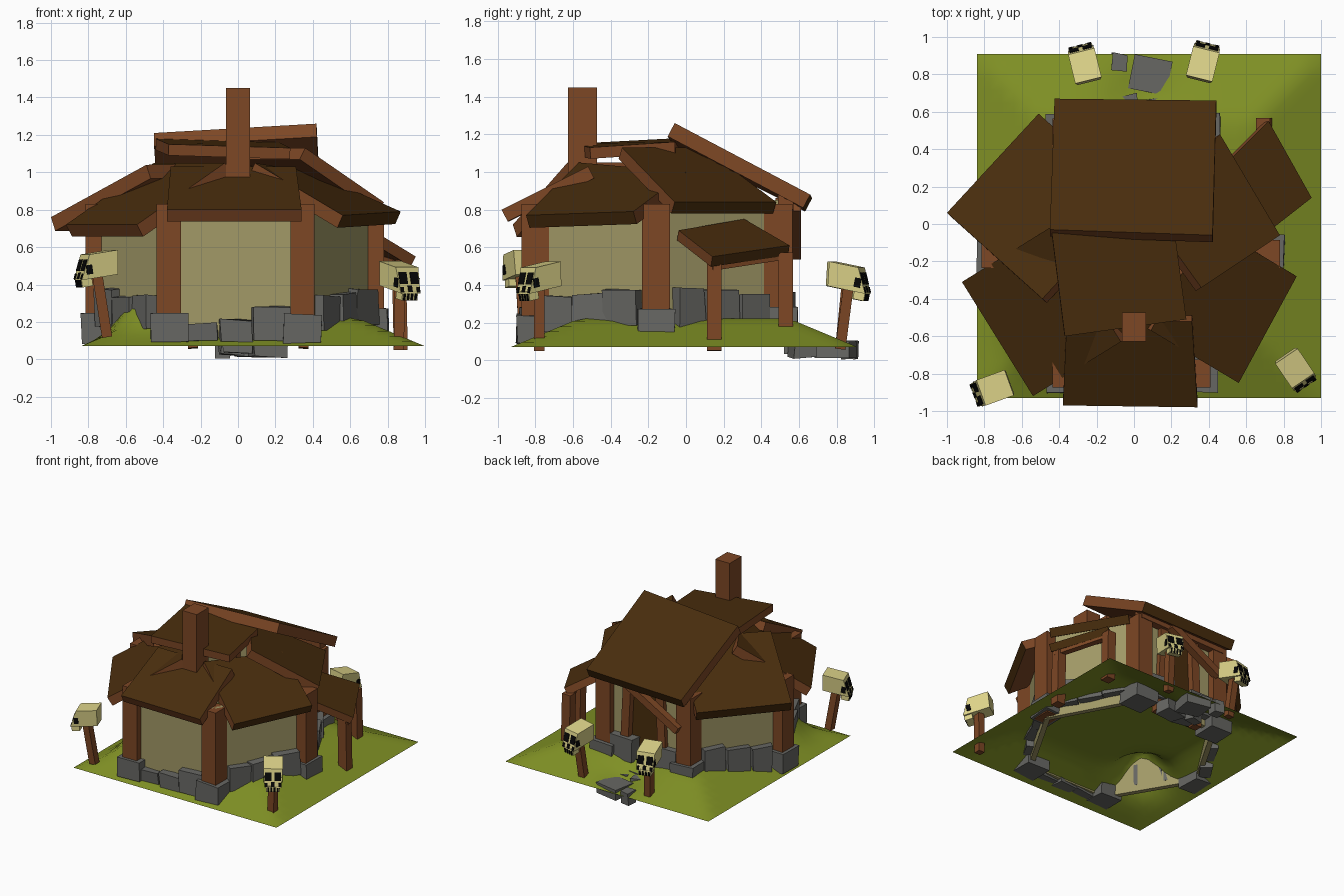
import bpy, bmesh, math, random
from mathutils import Matrix, Vector

if "Cube" in bpy.data.objects:
    bpy.data.objects.remove(bpy.data.objects["Cube"])

random.seed(4)


def material(name, rgb):
    m = bpy.data.materials.new(name)
    m.diffuse_color = (*rgb, 1)
    m.use_nodes = True
    m.node_tree.nodes["Principled BSDF"].inputs["Base Color"].default_value = m.diffuse_color
    return m


WOOD = material("wood brown", (0.205, 0.063, 0.018))
ROOF = material("dark roof brown", (0.066, 0.026, 0.004))
WALL = material("plaster cream", (0.36, 0.32, 0.135))
BONE = material("bone", (0.72, 0.65, 0.25))
GRASS = material("grass green", (0.215, 0.28, 0.018))
STONE = material("stone grey", (0.135, 0.135, 0.125))
BLACK = material("black", (0.002, 0.002, 0.002))


def finish(name, bm, *mats):
    mesh = bpy.data.meshes.new(name)
    bmesh.ops.recalc_face_normals(bm, faces=bm.faces[:])
    bm.to_mesh(mesh)
    bm.free()
    for m in mats:
        mesh.materials.append(m)
    ob = bpy.data.objects.new(name, mesh)
    bpy.context.collection.objects.link(ob)
    return ob


def place(x, y, z, turn=0.0):
    return Matrix.Translation((x, y, z)) @ Matrix.Rotation(turn, 4, 'Z')


def box(name, size, mat, M, jitter=0.0):
    """Box centred on M, with optional rough corners."""
    bm = bmesh.new()
    bmesh.ops.create_cube(bm, size=1)
    for v in bm.verts:
        v.co = Vector(a * s + random.uniform(-jitter, jitter) for a, s in zip(v.co, size))
    bm.transform(M)
    return finish(name, bm, mat)


def beam(name, a, b, w, mat=WOOD):
    """Square timber between two points."""
    a, b = Vector(a), Vector(b)
    d = b - a
    up = Vector((0, 1, 0)) if abs(d.normalized().z) > 0.7 else Vector((0, 0, 1))
    x = up.cross(d).normalized()
    y = d.normalized().cross(x)
    R = Matrix((x, y, d.normalized())).transposed().to_4x4()
    return box(name, (w, w, d.length), mat, Matrix.Translation((a + b) / 2) @ R)


def slab(name, corners, t, dark_eave=False):
    """Roof slab: four top corners (first two are the eave), thickened down."""
    top = [Vector(c) for c in corners]
    n = (top[1] - top[0]).cross(top[3] - top[0]).normalized()
    if n.z < 0:
        n = -n
    bm = bmesh.new()
    up = [bm.verts.new(c) for c in top]
    lo = [bm.verts.new(c - n * t) for c in top]
    bm.faces.new(up)
    bm.faces.new(lo[::-1]).material_index = 1
    for i in range(4):
        j = (i + 1) % 4
        f = bm.faces.new((up[i], lo[i], lo[j], up[j]))
        f.material_index = 0 if (dark_eave and i == 0) else 1
    return finish(name, bm, ROOF, WOOD)


# Ground with a low hill, a mound on the left and a dip at the door
X0, X1, Y0, Y1 = -0.84, 1.0, -0.93, 0.91


def ground(x, y):
    d = max(0, min(x - X0, X1 - x, y - Y0, Y1 - y))
    hill = 0.15 * min(d / 0.36, 1)
    hill *= 1 - 0.9 * math.exp(-((x - 0.05) ** 2 + (y - 0.74) ** 2) / 0.03)
    mound = 0.22 * math.exp(-((x + 0.47) ** 2 + (y + 0.47) ** 2) / 0.035) * min(d / 0.3, 1)
    return 0.07 + hill + mound


bm = bmesh.new()
bmesh.ops.create_grid(bm, x_segments=28, y_segments=28, size=0.92)
for v in bm.verts:
    v.co += Vector((0.08, -0.01, 0))
    v.co.z = ground(v.co.x, v.co.y)
g = finish("grass_ground", bm, GRASS)
for p in g.data.polygons:
    p.use_smooth = True

# Six corner posts on stone blocks
POSTS = [(-0.37, -0.80), (0.345, -0.80), (0.715, -0.16), (0.36, 0.49), (-0.37, 0.49), (-0.75, -0.16)]
BASE = [(0.09, 0.25), (0.09, 0.24), (0.14, 0.27), (0.10, 0.28), (0.10, 0.28), (0.08, 0.25)]
for (x, y), (lo, hi) in zip(POSTS, BASE):
    box("corner_post", (0.13, 0.15, 0.70), WOOD, place(x, y, 0.48))
    w = 0.175 if abs(x) > 0.6 else 0.20
    box("post_stone", (w, 0.20, hi - lo), STONE, place(x, y, (lo + hi) / 2), 0.006)

# Walls and rough stone footing along each side
for i in range(6):
    a, b = Vector(POSTS[i]), Vector(POSTS[(i + 1) % 6])
    d = b - a
    turn = math.atan2(d.y, d.x)
    c = (a + b) / 2
    n = Vector((d.y, -d.x)).normalized()
    hi = 0.78 if i > 3 else 0.83
    if i != 3:
        box("wall", (d.length, 0.04, hi - 0.12), WALL, place(c.x, c.y, (hi + 0.12) / 2, turn))
    for k in range(3):
        if i == 3 and k == 1:
            continue
        p = a + d * (0.24 + 0.26 * k) + n * 0.035
        z = 0.13 if i == 0 else ground(p.x, p.y) if i < 5 else 0.20
        h = (0.06, 0.08, 0.15)[k] if i == 0 else random.uniform(0.13, 0.18)
        box("footing_stone", (random.uniform(0.16, 0.22), 0.09, h + 0.03), STONE,
            place(p.x, p.y, z + (h - 0.03) / 2, turn + random.uniform(-0.12, 0.12)), 0.008)

# Doorway at the back
for x in (-0.24, 0.24):
    box("door_side_wall", (0.18, 0.04, 0.72), WALL, place(x, 0.49, 0.49))
for x in (-0.17, 0.19):
    beam("door_jamb", (x, 0.51, 0.08), (x * 0.8, 0.51, 0.86), 0.07)
box("door", (0.32, 0.03, 0.72), ROOF, place(0.01, 0.48, 0.45))
beam("door_lintel", (-0.40, 0.53, 0.82), (0.40, 0.53, 0.84), 0.08)
beam("door_brace", (-0.34, 0.58, 0.56), (0.12, 0.58, 0.82), 0.06)

# Roof slabs
slab("roof_front", [(-0.38, -0.97, 0.80), (0.34, -0.98, 0.80), (0.31, -0.52, 1.03), (-0.36, -0.52, 1.03)], 0.07)
slab("roof_front_left", [(-0.92, -0.31, 0.72), (-0.54, -0.92, 0.72), (-0.07, -0.63, 1.05), (-0.45, -0.02, 1.05)], 0.075)
slab("roof_front_right", [(0.56, -0.85, 0.77), (0.87, -0.28, 0.79), (0.40, 0.0, 1.0), (0.09, -0.57, 1.05)], 0.075, True)
slab("roof_back_right", [(0.78, -0.06, 0.84), (0.46, 0.48, 0.84), (0.05, 0.09, 1.13), (0.36, -0.34, 1.13)], 0.07, True)
slab("roof_back_left", [(-0.51, 0.59, 0.75), (-1.0, 0.06, 0.76), (-0.49, -0.40, 1.04), (0.0, 0.13, 1.05)], 0.08, True)
slab("roof_back", [(0.44, 0.66, 0.88), (-0.425, 0.67, 0.86), (-0.45, -0.03, 1.21), (0.42, -0.06, 1.26)], 0.08, True)
slab("roof_top", [(-0.37, -0.60, 1.15), (0.28, -0.51, 1.13), (0.22, -0.06, 1.16), (-0.44, -0.04, 1.18)], 0.06)

# Chimney
box("chimney", (0.13, 0.155, 0.55), WOOD, place(0, -0.55, 1.175))

# Side porch
slab("porch_roof", [(0.95, 0.14, 0.55), (0.72, 0.55, 0.61), (0.48, 0.31, 0.75), (0.72, -0.04, 0.69)], 0.06, True)
beam("porch_post", (0.87, 0.15, 0.05), (0.86, 0.15, 0.53), 0.075)
beam("porch_post", (0.70, 0.53, 0.16), (0.69, 0.53, 0.57), 0.075)
beam("porch_rail", (0.88, 0.13, 0.50), (0.68, 0.52, 0.56), 0.05)

# Stepping stones by the door
for x, y, sx, sy, zc, r in [(0.09, 0.80, 0.20, 0.18, 0.055, -0.2), (-0.08, 0.865, 0.08, 0.09, 0.055, -0.1),
                            (-0.04, 0.65, 0.12, 0.08, 0.07, 0.3), (0.16, 0.62, 0.18, 0.12, 0.06, 0.2),
                            (0.0, 0.58, 0.16, 0.10, 0.08, -0.1)]:
    box("stepping_stone", (sx, sy, 0.09), STONE, place(x, y, zc, r), 0.008)


# Skulls on stakes: sloping face with black plates
def skull(x, y, z, facing, pitch, foot):
    M = place(x, y, z, facing + math.pi / 2) @ Matrix.Rotation(pitch, 4, 'X')
    slope = 0.44

    def plate(name, w, h, px, pz):
        py = -0.085 + (pz - 0.01) * 0.47
        F = Matrix.Translation((px, py, pz)) @ Matrix.Rotation(-slope, 4, 'X')
        box(name, (w, 0.009, h), BLACK, M @ F)

    bm = bmesh.new()
    bmesh.ops.create_cube(bm, size=1)
    for v in bm.verts:                       # cranium, narrower below, face sloped
        high, front = v.co.z > 0, v.co.y < 0
        v.co = Vector((v.co.x * (0.145 if high else 0.125),
                       (-0.057 if high else -0.118) if front else (0.105 if high else 0.09),
                       0.07 if high else -0.06))
    bm.transform(M)
    finish("skull_cranium", bm, BONE)
    box("skull_jaw", (0.10, 0.06, 0.05), BONE, M @ Matrix.Translation((0, -0.085, -0.075)))
    for s in (-1, 1):
        plate("skull_eye", 0.05, 0.065, s * 0.036, 0.015)
        plate("skull_cheek_hollow", 0.02, 0.03, s * 0.052, -0.042)
        box("skull_temple", (0.009, 0.035, 0.05), BLACK,
            M @ Matrix.Translation((s * 0.066, -0.068, -0.01)))
    plate("skull_nose", 0.026, 0.036, 0, -0.038)
    for t in (-0.036, -0.012, 0.012, 0.036):
        box("skull_tooth_gap", (0.012, 0.009, 0.04), BLACK, M @ Matrix.Translation((t, -0.115, -0.08)))
    beam("skull_stake", foot, (x, y, z - 0.03), 0.055)


skull(-0.755, -0.88, 0.50, math.radians(200), 0.15, (-0.70, -0.86, 0.12))
skull(0.865, -0.78, 0.435, math.radians(-56), 0.2, (0.86, -0.78, 0.05))
skull(-0.265, 0.855, 0.435, math.radians(104), 0.2, (-0.24, 0.82, 0.06))
skull(0.37, 0.865, 0.435, math.radians(76), 0.2, (0.35, 0.82, 0.06))
